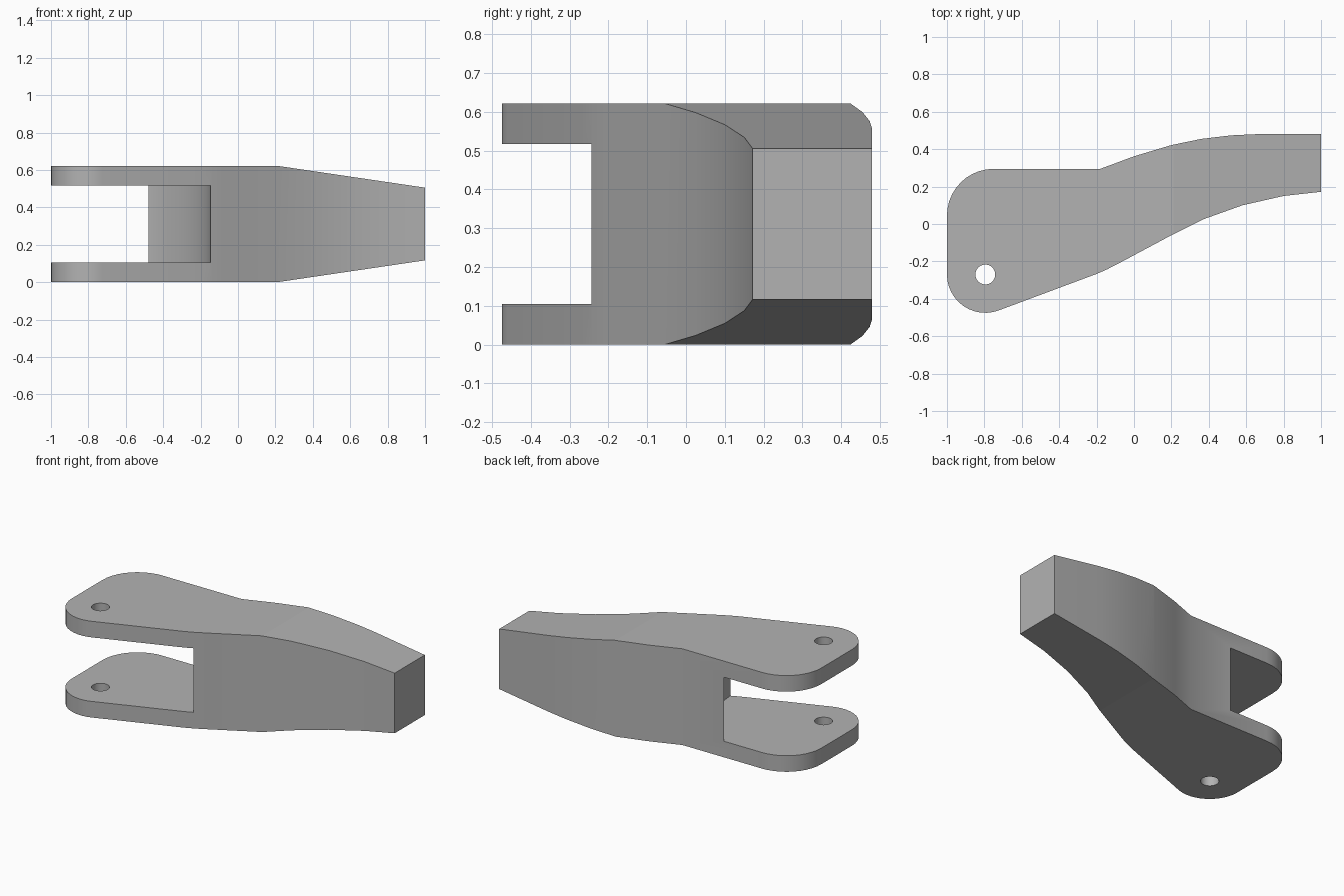
import bpy
import bmesh
from math import cos, sin, radians
from mathutils import Vector

cube = bpy.data.objects.get("Cube")
if cube:
    bpy.data.objects.remove(cube, do_unlink=True)

grey = bpy.data.materials.new("plain grey")
grey.use_nodes = True
grey.diffuse_color = (0.45, 0.45, 0.45, 1)
grey.node_tree.nodes["Principled BSDF"].inputs["Base Color"].default_value = grey.diffuse_color


def arc(cx, cy, r, start, end, steps):
    """Points along a circular arc, angles in degrees."""
    angles = [radians(start + (end - start) * i / steps) for i in range(steps + 1)]
    return [(cx + r * cos(a), cy + r * sin(a)) for a in angles]


def prism(name, points, low, high, along="z"):
    """Extrude a closed profile along z, or an x-z profile along y."""
    def place(u, v, w):
        return (u, v, w) if along == "z" else (u, w, v)
    bm = bmesh.new()
    face = bm.faces.new([bm.verts.new(place(u, v, low)) for u, v in points])
    grown = bmesh.ops.extrude_face_region(bm, geom=[face])["geom"]
    shift = Vector(place(0, 0, high - low))
    bmesh.ops.translate(bm, vec=shift, verts=[g for g in grown if isinstance(g, bmesh.types.BMVert)])
    bmesh.ops.recalc_face_normals(bm, faces=bm.faces[:])
    mesh = bpy.data.meshes.new(name)
    bm.to_mesh(mesh)
    bm.free()
    mesh.materials.append(grey)
    obj = bpy.data.objects.new(name, mesh)
    bpy.context.collection.objects.link(obj)
    return obj


def combine(obj, cutter, operation):
    """Apply a boolean and discard the cutter."""
    cutter.hide_render = True
    mod = obj.modifiers.new(operation, "BOOLEAN")
    mod.operation, mod.object, mod.solver = operation, cutter, "EXACT"
    bpy.context.view_layer.objects.active = obj
    bpy.ops.object.modifier_apply(modifier=mod.name)
    bpy.data.objects.remove(cutter, do_unlink=True)


HEIGHT = 0.622
PIN = (-0.795, -0.27)

# Lever outline: rounded fork end, then a curved arm
outline = arc(-0.75, 0.045, 0.25, 90, 180, 10)
outline += arc(*PIN, 0.205, 180, 291, 12)
outline += [(-0.2, -0.267), (-0.145, -0.243), (-0.09, -0.215), (0.2, -0.06),
            (0.37, 0.025), (0.58, 0.1), (0.8, 0.15), (1, 0.172)]
outline += [(1, 0.48), (0.65, 0.48), (0.52, 0.474), (0.36, 0.455),
            (0.2, 0.422), (0, 0.362), (-0.18, 0.295)]
lever = prism("forked_lever", outline, -0.1, HEIGHT + 0.1)

# Side envelope tapers the arm towards its tip
envelope = [(-1.2, 0), (0.21, 0), (1.05, 0.124), (1.05, HEIGHT - 0.124),
            (0.21, HEIGHT), (-1.2, HEIGHT)]
combine(lever, prism("taper_envelope", envelope, -1, 1, "y"), "INTERSECT")

# Round slot between the fork plates, centred on the pin
slot = arc(*PIN, 0.648, 0, 360, 96)[:-1]
combine(lever, prism("fork_slot", slot, 0.104, HEIGHT - 0.104), "DIFFERENCE")

# Pin hole through both plates
hole = arc(*PIN, 0.053, 0, 360, 32)[:-1]
combine(lever, prism("pin_hole", hole, -0.2, HEIGHT + 0.2), "DIFFERENCE")

# Smooth the curved walls, keep the edges crisp
bpy.ops.object.select_all(action="DESELECT")
lever.select_set(True)
bpy.context.view_layer.objects.active = lever
bpy.ops.object.shade_smooth_by_angle(angle=radians(25))
# The taper crease stays sharp
for poly in lever.data.polygons:
    if abs(poly.normal.z) > 0.5:
        poly.use_smooth = False
